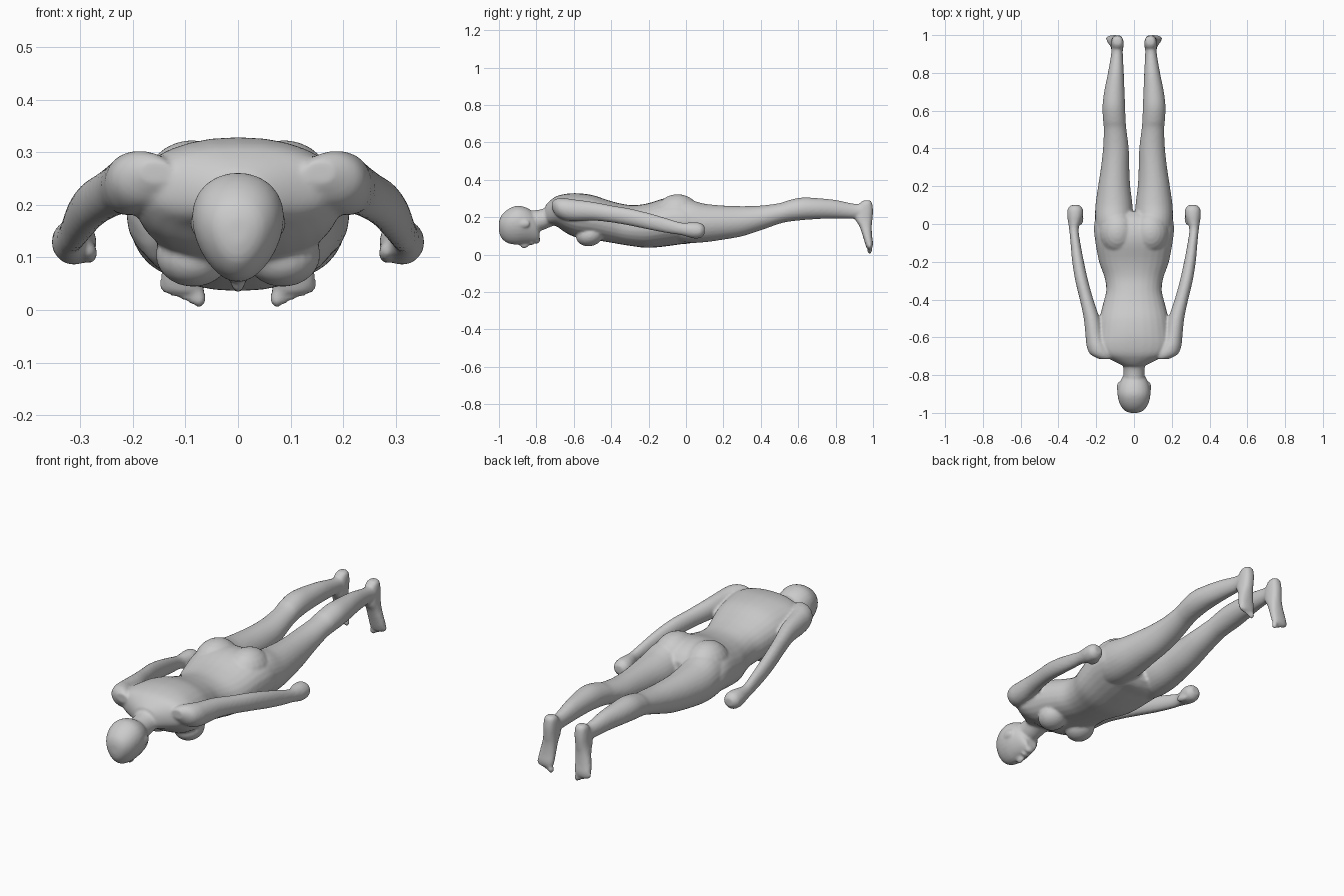
import bpy, bmesh, math
from mathutils import Matrix, Vector

bm = bmesh.new()
SEG = 28


def smooth_rows(rows, steps=4):
    """Catmull-Rom interpolation through the section rows."""
    out = []
    for i in range(len(rows) - 1):
        p0, p1, p2, p3 = (rows[max(i - 1, 0)], rows[i], rows[i + 1],
                          rows[min(i + 2, len(rows) - 1)])
        for k in range(steps):
            t = k / steps
            out.append([0.5 * (2 * b + (c - a) * t + (2 * a - 5 * b + 4 * c - d) * t * t
                               + (3 * b - a - 3 * c + d) * t ** 3)
                        for a, b, c, d in zip(p0, p1, p2, p3)])
    return out + [rows[-1]]


def loft(rows, side=1, along='Y', power=2.0, wedge=0.0):
    """rows: position, centre x, half width, low, high (z if along Y, y if along Z)."""
    rings = []
    for pos, cx, rx, lo, hi in smooth_rows(rows):
        ring = []
        for i in range(SEG):
            a = 2 * math.pi * i / SEG
            c, s = math.cos(a), math.sin(a)
            u = math.copysign(abs(c) ** (2 / power), c) * (1 + wedge * s)
            v = math.copysign(abs(s) ** (2 / power), s)
            x, w = side * (cx + rx * u), (lo + hi) / 2 + (hi - lo) / 2 * v
            ring.append(bm.verts.new((x, pos, w) if along == 'Y' else (x, w, pos)))
        rings.append(ring)
    for r, q in zip(rings, rings[1:]):
        for i in range(SEG):
            j = (i + 1) % SEG
            bm.faces.new((r[i], r[j], q[j], q[i]))
    bm.faces.new(rings[0])
    bm.faces.new(rings[-1])


def blob(centre, radii, tilt=0.0):
    m = (Matrix.Translation(centre) @ Matrix.Rotation(tilt, 4, 'X')
         @ Matrix.Diagonal(Vector((*radii, 1))))
    bmesh.ops.create_uvsphere(bm, u_segments=20, v_segments=12, radius=1, matrix=m)


# torso
loft([(-.75, 0, .06, .165, .265), (-.725, 0, .11, .16, .29), (-.69, 0, .175, .15, .313),
      (-.64, 0, .2, .115, .325), (-.58, 0, .195, .09, .328), (-.5, 0, .183, .08, .318),
      (-.42, 0, .163, .067, .292), (-.35, 0, .147, .055, .273), (-.28, 0, .157, .044, .264),
      (-.2, 0, .185, .036, .275), (-.1, 0, .204, .045, .305), (-.03, 0, .212, .055, .305),
      (.03, 0, .205, .062, .28), (.065, 0, .18, .09, .24)], power=2.2)

# neck
loft([(-.66, 0, .085, .17, .3), (-.72, 0, .066, .15, .272), (-.77, 0, .056, .13, .243),
      (-.84, 0, .055, .12, .235)])

# head
loft([(-1.0, 0, .02, .125, .175), (-.988, 0, .048, .09, .208), (-.955, 0, .073, .062, .24),
      (-.91, 0, .085, .053, .26), (-.87, 0, .083, .056, .257), (-.83, 0, .07, .06, .238),
      (-.8, 0, .054, .064, .2), (-.783, 0, .032, .07, .13)], wedge=.2)
blob((0, -.862, .054), (.014, .026, .02), .3)      # nose
blob((0, -.825, .062), (.024, .012, .012))         # lips
blob((0, -.797, .078), (.024, .018, .02))          # chin

for s in (-1, 1):
    # ear, breast, buttock
    blob((s * .081, -.865, .165), (.01, .03, .02))
    blob((s * .085, -.515, .105), (.072, .075, .06), .25)
    blob((s * .088, -.045, .215), (.1, .12, .108))

    # leg
    loft([(-.06, .105, .095, .075, .29), (.02, .106, .1, .063, .292), (.1, .106, .098, .066, .272),
          (.2, .105, .085, .08, .262), (.3, .1, .075, .098, .259), (.4, .096, .068, .13, .262),
          (.5, .1, .06, .165, .275), (.55, .104, .06, .176, .291), (.62, .107, .06, .184, .305),
          (.7, .104, .054, .19, .302), (.8, .096, .042, .193, .292), (.9, .09, .031, .192, .272),
          (.95, .089, .031, .19, .275), (.98, .089, .027, .2, .275)], s)

    # foot, sole facing back
    loft([(.29, .087, .016, .95, .985), (.275, .087, .029, .93, .995), (.235, .088, .033, .91, 1.0),
          (.19, .09, .034, .905, .997), (.15, .094, .036, .928, .993), (.1, .1, .041, .945, .995),
          (.06, .104, .043, .957, 1.0), (.035, .103, .037, .966, .997)], s, 'Z', 2.4)
    for i in range(5):                              # toes
        r = .014 if i == 0 else .0095
        blob((s * (.074 + .0165 * i), .982, .024 + .0065 * i), (r * .95, r, .02))

    # arm and closed hand
    loft([(-.715, .155, .03, .24, .285), (-.69, .175, .056, .205, .3), (-.65, .193, .057, .185, .302),
          (-.6, .208, .048, .18, .295), (-.5, .224, .042, .182, .282), (-.4, .251, .036, .172, .263),
          (-.3, .277, .034, .155, .246), (-.2, .296, .031, .134, .222), (-.1, .31, .026, .115, .193),
          (-.03, .318, .025, .105, .172), (.01, .315, .034, .094, .171), (.045, .312, .042, .086, .173),
          (.08, .311, .04, .09, .168), (.1, .311, .022, .11, .15)], s)
    blob((s * .283, .03, .108), (.016, .038, .018), -.2)   # thumb

bmesh.ops.recalc_face_normals(bm, faces=bm.faces)
mesh = bpy.data.meshes.new("body")
bm.to_mesh(mesh)
bm.free()
body = bpy.data.objects.new("body", mesh)
bpy.context.collection.objects.link(body)

# fuse all parts into one skin and soften the joins
fuse = body.modifiers.new("fuse", 'REMESH')
fuse.mode = 'VOXEL'
fuse.voxel_size = .007
fuse.use_smooth_shade = True
soften = body.modifiers.new("soften", 'SMOOTH')
soften.factor = .5
soften.iterations = 5
